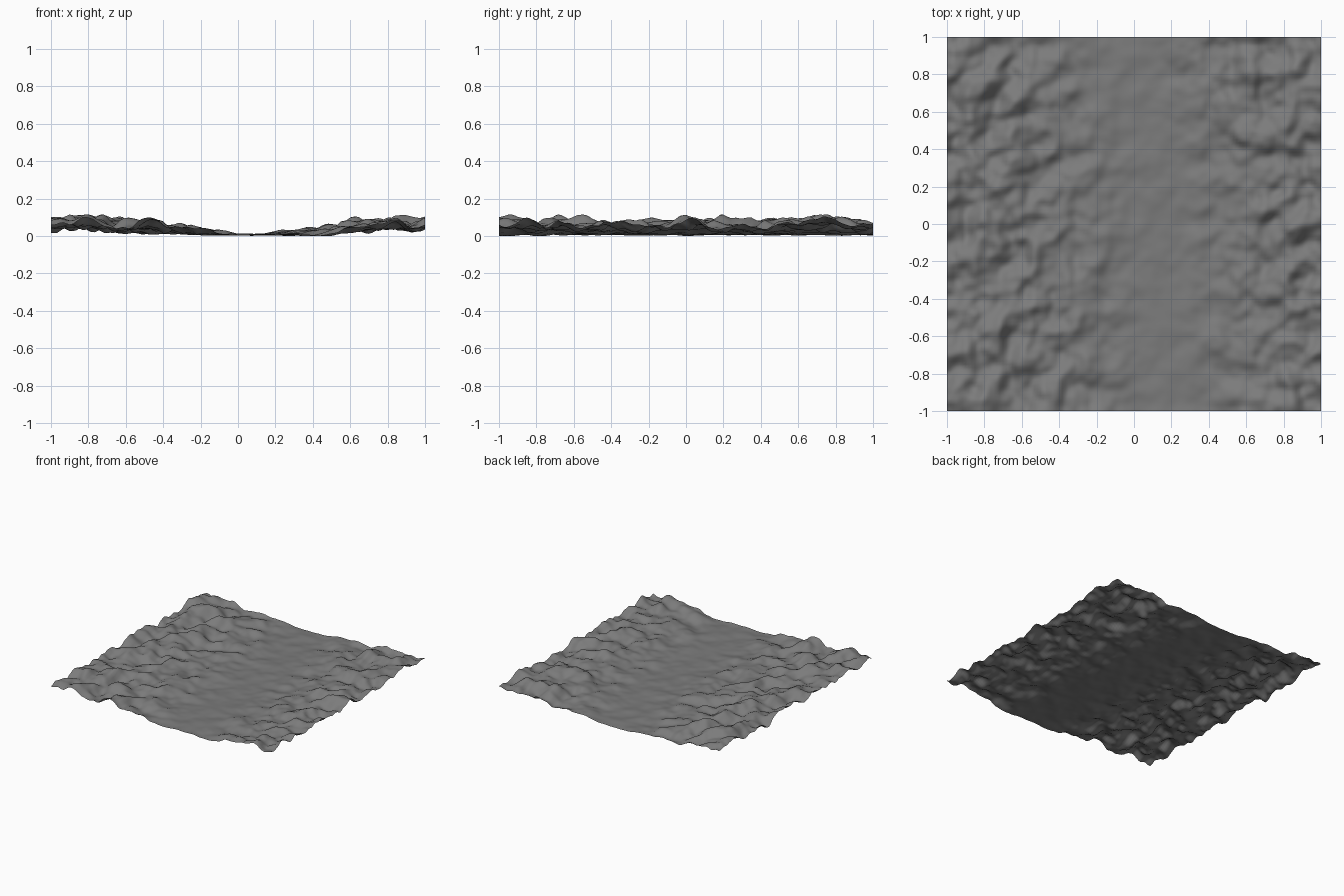
import bpy, bmesh
from mathutils import Vector, noise

if "Cube" in bpy.data.objects:
    bpy.data.objects.remove(bpy.data.objects["Cube"])

N = 120


def smooth(t):
    t = max(0.0, min(1.0, t))
    return t * t * (3 - 2 * t)


def height(x, y):
    # distance from the gently bending valley line
    d = abs(x - (0.13 - 0.05 * y - 0.22 * max(0.0, y - 0.3)))
    rise = 0.010 + 0.060 * smooth((d - 0.05) / 0.8)
    # slightly diagonal ridges, rougher towards both sides
    u, w = x + y, y - x
    n = noise.noise(Vector((u * 5.2 + 3.1, w * 6.5 + 7.7, 0.4)))
    n += 0.35 * noise.noise(Vector((x * 17 + 1.7, y * 17 + 2.3, 5.2)))
    n = max(-1.0, min(1.0, n * 1.2))
    rough = 0.008 + 0.042 * smooth(d / 0.75)
    z = rise + rough * n
    # soft floor so hollows never drop under the ground
    return 0.5 * (z + (z * z + 0.00005) ** 0.5)


# open terrain sheet
bm = bmesh.new()
bmesh.ops.create_grid(bm, x_segments=N, y_segments=N, size=1.0)
for v in bm.verts:
    v.co.z = height(v.co.x, v.co.y)
low = min(v.co.z for v in bm.verts)
for v in bm.verts:
    v.co.z -= low
for f in bm.faces:
    f.smooth = True
mesh = bpy.data.meshes.new("valley_terrain")
bm.to_mesh(mesh)
bm.free()

# dark grey rock
mat = bpy.data.materials.new("rock_grey")
mat.diffuse_color = (0.2, 0.2, 0.2, 1)
mat.use_nodes = True
mat.node_tree.nodes["Principled BSDF"].inputs["Base Color"].default_value = mat.diffuse_color
mesh.materials.append(mat)
bpy.context.collection.objects.link(bpy.data.objects.new("valley_terrain", mesh))
